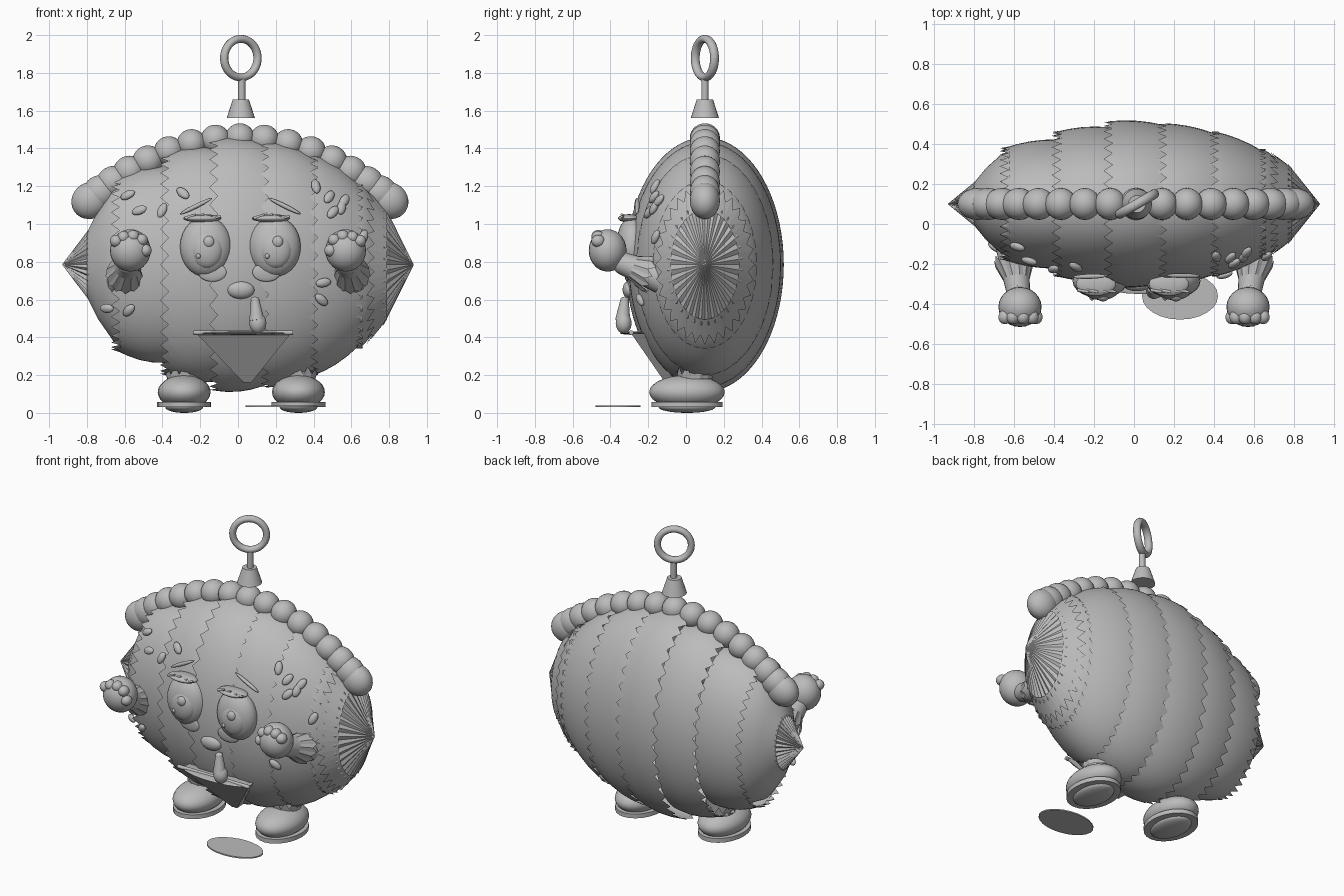
import bpy, bmesh, math
from mathutils import Vector, Matrix

cube = bpy.data.objects.get("Cube")
if cube:
    bpy.data.objects.remove(cube, do_unlink=True)

grey = bpy.data.materials.new("plain grey")
grey.use_nodes = True
grey.diffuse_color = (0.5, 0.5, 0.5, 1)
grey.node_tree.nodes["Principled BSDF"].inputs["Base Color"].default_value = (0.5, 0.5, 0.5, 1)

MID_Y, MID_Z, SQUASH = 0.10, 0.785, 0.62


def finish(name, bm, smooth=True):
    bmesh.ops.recalc_face_normals(bm, faces=bm.faces[:])
    mesh = bpy.data.meshes.new(name)
    bm.to_mesh(mesh)
    bm.free()
    mesh.materials.append(grey)
    obj = bpy.data.objects.new(name, mesh)
    bpy.context.collection.objects.link(obj)
    if smooth:
        for o in bpy.context.selected_objects:
            o.select_set(False)
        obj.select_set(True)
        bpy.context.view_layer.objects.active = obj
        bpy.ops.object.shade_smooth_by_angle(angle=math.radians(40))
    return obj


def ball(name, loc, size, rot=Matrix()):
    bm = bmesh.new()
    bmesh.ops.create_uvsphere(bm, u_segments=24, v_segments=14, radius=1)
    bm.transform(Matrix.Translation(loc) @ rot @ Matrix.Diagonal((*size, 1)))
    return finish(name, bm)


def rod(name, start, end, r1, r2, squash=1):
    start, end = Vector(start), Vector(end)
    bm = bmesh.new()
    bmesh.ops.create_cone(bm, cap_ends=True, segments=24, radius1=r1, radius2=r2,
                          depth=(end - start).length)
    turn = (end - start).to_track_quat('Z', 'Y').to_matrix().to_4x4()
    bm.transform(Matrix.Translation((start + end) / 2) @ turn @ Matrix.Diagonal((1, squash, 1, 1)))
    return finish(name, bm)


def loft(name, rings, smooth=True):
    bm = bmesh.new()
    loops = [[bm.verts.new(p) for p in ring] for ring in rings]
    n = len(loops[0])
    for a, b in zip(loops, loops[1:]):
        for i in range(n):
            j = (i + 1) % n
            bm.faces.new((a[i], a[j], b[j], b[i]))
    return finish(name, bm, smooth)


def body_ring(x, r, count, zig=0, pleat=0):
    """Oval ring round the long axis, with optional teeth and folds."""
    ring = []
    for i in range(count):
        a, s = math.tau * i / count, 1 if i % 2 else -1
        rr = r + pleat * s
        ring.append((x + zig * s, MID_Y + SQUASH * rr * math.cos(a), MID_Z + rr * math.sin(a)))
    return ring


def frill(name, start, end, r1, r2, teeth, zig):
    """Toothed cuff opening from start towards end."""
    start, end = Vector(start), Vector(end)
    turn = (end - start).to_track_quat('Z', 'Y')
    rings = []
    for base, r, z in ((start, r1, 0), (end, r2, zig)):
        rings.append([base + turn @ Vector((r * math.cos(math.pi * i / teeth),
                                            r * math.sin(math.pi * i / teeth),
                                            z * (-1) ** i)) for i in range(2 * teeth)])
    return loft(name, rings, False)


def surface(x, z, lift=0.0):
    """Point and outward direction on the front of the body."""
    radius = 0.66 * math.sqrt(1 - (x / 0.88) ** 2)
    depth = SQUASH * math.sqrt(max(radius ** 2 - (z - MID_Z) ** 2, 0.001))
    normal = Vector((x / 0.88 ** 2, -depth / 0.41 ** 2, (z - MID_Z) / 0.66 ** 2)).normalized()
    return Vector((x, MID_Y - depth, z)) + normal * lift, normal


def patch(name, x, z, w, h, tilt, thick, lift=0.0):
    p, n = surface(x, z, lift)
    rot = n.to_track_quat('Z', 'Y').to_matrix().to_4x4() @ Matrix.Rotation(math.radians(tilt), 4, 'Z')
    return ball(name, p, (w, h, thick), rot)


# Overlapping shell bands with toothed free edges
edges = (-0.65, -0.39, -0.13, 0.14, 0.4, 0.64)
starts = (0.45, 0.58, 0.665, 0.65, 0.585, 0.445)
ends = (0.52, 0.62, 0.64, 0.57, 0.43, 0.27)
for k, x0 in enumerate(edges):
    x1 = (edges + (0.77,))[k + 1]
    rings = []
    for t in (0, 0.1, 0.25, 0.5, 0.75, 1, 1.12):
        r = starts[k] + (ends[k] - starts[k]) * t + 0.08 * t * (1 - t)
        rings.append(body_ring(x0 + (x1 - x0) * t, r, 76, 0.022 if t == 0 else 0))
    loft(f"shell_band_{k + 1}", rings)

# Right end shell and the pleated tips
loft("end_shell", [body_ring(x, r, 76) for x, r in
                   ((-0.80, 0.17), (-0.74, 0.29), (-0.66, 0.405), (-0.55, 0.46))])
loft("right_pleated_tip", [body_ring(x, r, 64, 0, p) for x, r, p in
                           ((-0.93, 0.002, 0), (-0.77, 0.20, 0.015), (-0.74, 0.26, 0.015))], False)
loft("left_pleated_tip", [body_ring(x, r, 64, 0, p) for x, r, p in
                          ((0.93, 0.002, 0), (0.77, 0.31, 0.015))], False)
loft("left_tip_frill", [body_ring(x, r, 64, z, p) for x, r, z, p in
                        ((0.79, 0.29, 0, 0), (0.70, 0.40, 0.02, -0.025))], False)

# Crest of beads over the top
for i in range(17):
    t = i / 8 - 1
    x = 0.79 * math.sin(t * 1.25) / math.sin(1.25)
    z = 1.455 - 0.33 * abs(x / 0.79) ** 2.1
    grow = 0.018 * abs(t) ** 3
    slope = math.atan2(0.85 * abs(x) ** 1.1, 1) * (1 if x > 0 else -1)
    ball(f"crest_bead_{i + 1}", (x + 0.01, MID_Y, z),
         (0.078 + grow * 1.5, 0.08, 0.078 + grow), Matrix.Rotation(slope, 4, 'Y'))

# Hanging cap, stem and ring
rod("hanger_cap", (0.015, 0.1, 1.56), (0.015, 0.1, 1.66), 0.075, 0.043)
rod("hanger_stem", (0.02, 0.1, 1.65), (0.02, 0.1, 1.77), 0.019, 0.019)
turn = Matrix.Rotation(math.radians(30), 3, 'Z')
circle = []
for i in range(40):
    a = math.tau * i / 40
    circle.append([Vector((0.015, 0.1, 1.878)) + turn @ Vector(
        ((0.102 + 0.021 * math.cos(b)) * math.cos(a), 0.024 * math.sin(b),
         (0.102 + 0.021 * math.cos(b)) * math.sin(a)))
        for b in [math.tau * j / 12 for j in range(12)]])
loft("hanger_ring", circle + circle[:1])

# Eyes, lids, brows and cheeks
for side, x, inner in (("right", -0.17, 1), ("left", 0.195, -1)):
    ball(side + "_eye", (x, -0.285, 0.88), (0.137, 0.085, 0.16))
    ball(side + "_iris", (x + 0.005, -0.335, 0.865), (0.085, 0.045, 0.10))
    ball(side + "_pupil", (x + 0.015, -0.365, 0.905), (0.03, 0.022, 0.032))
    ball(side + "_eye_glint", (x - 0.04, -0.37, 0.83), (0.012, 0.012, 0.014))
    ball(side + "_lid", (x - 0.02, -0.30, 1.03), (0.10, 0.06, 0.022))
    for j in range(4):
        rod(f"{side}_lash_{j + 1}", (x - 0.11 + 0.045 * j, -0.33, 1.03 + 0.01 * (j in (1, 2))),
            (x - 0.055 + 0.045 * j, -0.34, 1.04 + 0.01 * (j in (0, 1))), 0.009, 0.006)
    patch(side + "_brow", x - inner * 0.05, 1.09, 0.095, 0.012, 28 * inner, 0.012, 0.015)
    patch(side + "_cheek", x + inner * 0.04 - 0.005, 0.745, 0.075, 0.05, 0, 0.012, 0.01)
patch("nose", 0.015, 0.65, 0.072, 0.047, 0, 0.035)

# Raised spots on the shell
spots = ((-0.58, 1.15, 30), (-0.52, 1.07, 20), (-0.40, 1.07, 70), (-0.29, 1.16, -40),
         (0.41, 1.195, 90), (0.48, 1.14, 50), (0.50, 1.06, 45), (0.545, 1.085, 70),
         (0.56, 1.12, 50), (-0.69, 0.555, 0), (-0.575, 0.545, 40), (0.44, 0.60, -40),
         (0.45, 0.69, 10), (0.66, 0.93, 60))
for i, (x, z, tilt) in enumerate(spots):
    patch(f"spot_{i + 1}", x, z, 0.042, 0.024, tilt, 0.018, 0.008)

# Mouth pendant, rod and bib
rod("pendant_stem", (0.09, -0.325, 0.60), (0.10, -0.335, 0.49), 0.022, 0.04)
ball("pendant_top", (0.09, -0.325, 0.60), (0.023, 0.023, 0.015))
ball("pendant_ball", (0.105, -0.33, 0.475), (0.045, 0.042, 0.055))
rod("bib_rod", (-0.235, -0.29, 0.425), (0.29, -0.29, 0.425), 0.012, 0.012, 1)
ball("bib_ledge", (0.03, -0.27, 0.422), (0.24, 0.08, 0.009))
bm = bmesh.new()
corners = [(-0.22, -0.29, 0.42), (0.28, -0.29, 0.42), (0.07, -0.11, 0.16), (0.03, -0.11, 0.16)]
front = [bm.verts.new(c) for c in corners]
back = [bm.verts.new((x * 0.9, y + 0.12, z)) for x, y, z in corners]
bm.faces.new(front)
bm.faces.new(back[::-1])
for i in range(4):
    bm.faces.new((front[i], back[i], back[i - 3], front[i - 3]))
finish("bib", bm)

# Arms, cuffs, hands and fingers
for side, s in (("right", -1), ("left", 1)):
    shoulder, wrist, hand = (s * 0.61, -0.10, 0.70), (s * 0.58, -0.33, 0.79), (s * 0.57, -0.415, 0.86)
    rod(side + "_arm", shoulder, wrist, 0.085, 0.06)
    ball(side + "_shoulder", shoulder, (0.085, 0.085, 0.085))
    ball(side + "_wrist", wrist, (0.06, 0.06, 0.06))
    frill(side + "_cuff", (s * 0.585, -0.28, 0.77), (s * 0.60, -0.18, 0.73), 0.065, 0.10, 12, 0.018)
    ball(side + "_hand", hand, (0.108, 0.1, 0.112))
    for j, (dx, dz) in enumerate(((-0.075, 0.05), (-0.035, 0.07), (0.015, 0.075), (0.06, 0.055), (0.08, 0.0))):
        ball(f"{side}_finger_{j + 1}", (hand[0] - s * dx, -0.465, hand[2] + dz), (0.033, 0.036, 0.033))

# Legs, ankle frills and shoes
for side, x in (("right", -0.285), ("left", 0.32)):
    rod(side + "_leg", (x, 0.05, 0.16), (x, 0.07, 0.36), 0.075, 0.085)
    frill(side + "_ankle_frill", (x, 0.05, 0.18), (x, 0.05, 0.225), 0.09, 0.10, 12, 0.02)
    ball(side + "_shoe", (x, 0.005, 0.11), (0.14, 0.20, 0.09))
    rod(side + "_sole", (x, 0.005, 0.03), (x, 0.005, 0.058), 0.143, 0.143, 1.32)
    ball(side + "_tread", (x, 0.005, 0.03), (0.10, 0.15, 0.03))

# Flat disc beside the left shoe
rod("floor_disc", (0.23, -0.36, 0.032), (0.23, -0.36, 0.04), 0.19, 0.19, 0.62)
